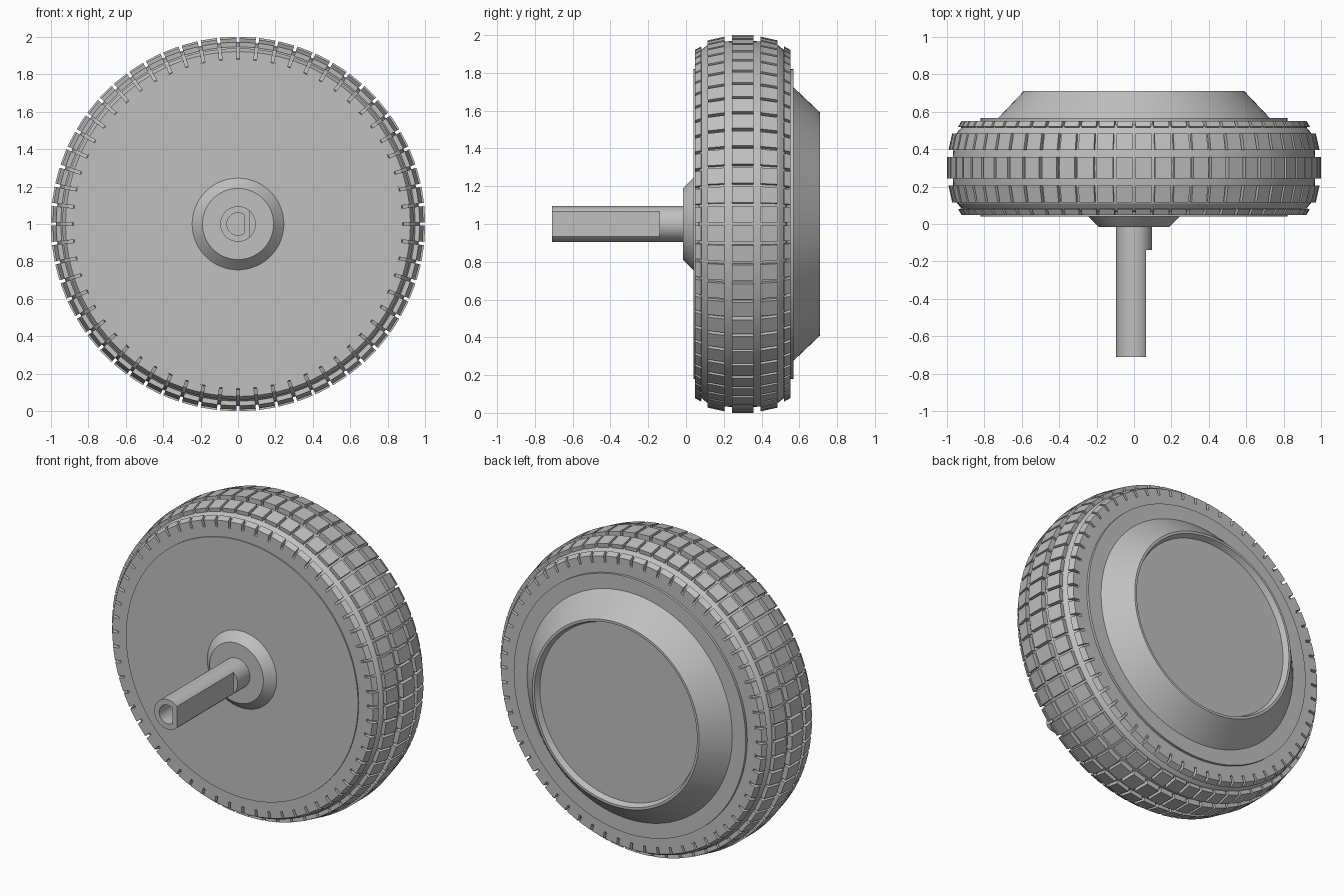
import bpy, bmesh
from math import sin, cos, pi, radians

if "Cube" in bpy.data.objects:
    bpy.data.objects.remove(bpy.data.objects["Cube"])

GREY = (0.53, 0.53, 0.53)
grey = bpy.data.materials.new("plain grey")
grey.use_nodes = True
grey.diffuse_color = (*GREY, 1)
grey.node_tree.nodes["Principled BSDF"].inputs["Base Color"].default_value = (*GREY, 1)

AXLE_Z = 1.0     # height of the wheel axis
MID_Y = 0.30     # middle plane of the tyre
BLOCKS = 60      # tread blocks in each row


def finish(name, bm, smooth=True):
    bmesh.ops.remove_doubles(bm, verts=bm.verts, dist=1e-5)
    bmesh.ops.recalc_face_normals(bm, faces=bm.faces)
    mesh = bpy.data.meshes.new(name)
    bm.to_mesh(mesh)
    bm.free()
    mesh.materials.append(grey)
    obj = bpy.data.objects.new(name, mesh)
    bpy.context.collection.objects.link(obj)
    if smooth:
        bpy.ops.object.select_all(action="DESELECT")
        obj.select_set(True)
        bpy.context.view_layer.objects.active = obj
        bpy.ops.object.shade_smooth_by_angle(angle=radians(25))
    return obj


def polar(r, y, a):
    return (r * cos(a), y, AXLE_Z + r * sin(a))


def lathe(name, profile, segments=96, closed=False):
    """Spin a (radius, y) profile round the wheel axis."""
    bm = bmesh.new()
    verts = [bm.verts.new(polar(r, y, 0)) for r, y in profile]
    edges = [bm.edges.new(pair) for pair in zip(verts, verts[1:])]
    if closed:
        edges.append(bm.edges.new((verts[-1], verts[0])))
    bmesh.ops.spin(bm, geom=verts + edges, cent=(0, 0, AXLE_Z), axis=(0, 1, 0),
                   angle=2 * pi, steps=segments, use_merge=True)
    return finish(name, bm)


def mirrored(section):
    return [(r, 2 * MID_Y - y) for r, y in section]


def tread_row(name, sections, gap=0.017):
    """Ring of separate blocks, each a (radius, y) section swept a short way."""
    bm = bmesh.new()
    step = 2 * pi / BLOCKS
    for section in sections:
        for i in range(BLOCKS):
            start, end = i * step + gap / 2, (i + 1) * step - gap / 2
            a = [bm.verts.new(polar(r, y, start)) for r, y in section]
            b = [bm.verts.new(polar(r, y, end)) for r, y in section]
            bm.faces.new(a)
            bm.faces.new(b[::-1])
            n = len(section)
            for k in range(n):
                j = (k + 1) % n
                bm.faces.new((a[k], b[k], b[j], a[j]))
    return finish(name, bm, smooth=False)


# Hub: front boss, wheel disc, rear cone with shallow recessed cover
lathe("hub", [(0, -0.015), (0.19, -0.015), (0.245, 0.04), (0.82, 0.04),
              (0.82, 0.568), (0.725, 0.568), (0.59, 0.71), (0.575, 0.71),
              (0.56, 0.675), (0, 0.675)])

# Tyre body
half = [(0.80, 0.048), (0.88, 0.048), (0.885, 0.065), (0.915, 0.075),
        (0.945, 0.11), (0.966, 0.2)]
lathe("tyre", half + [(0.972, MID_Y)] + mirrored(half[::-1]), closed=True)

# Tread rows
centre = [(0.95, 0.243), (1.001, 0.243), (1.001, 0.357), (0.95, 0.357)]
inner = [(0.93, 0.12), (0.972, 0.115), (0.992, 0.205), (0.93, 0.205)]
edge = [(0.88, 0.048), (0.922, 0.048), (0.94, 0.08), (0.88, 0.09)]
tread_row("centre_tread", [centre])
tread_row("inner_tread", [inner, mirrored(inner)])
tread_row("edge_tread", [edge, mirrored(edge)])

# Axle: hollow shaft with a flat on its left side
SIDES = 48
bm = bmesh.new()
rings = []
for radius, flat, y in [(0.06, 0.035, -0.3), (0.06, 0.035, -0.71),
                        (0.095, 0.065, -0.71), (0.095, 0.065, -0.14),
                        (0.095, 0.095, -0.14), (0.095, 0.095, 0.0)]:
    ring = []
    for i in range(SIDES):
        x, _, z = polar(radius, 0, 2 * pi * i / SIDES)
        ring.append(bm.verts.new((min(x, flat), y, z)))
    rings.append(ring)
for low, high in zip(rings, rings[1:]):
    for i in range(SIDES):
        j = (i + 1) % SIDES
        bm.faces.new((low[i], low[j], high[j], high[i]))
bm.faces.new(rings[0])
bm.faces.new(rings[-1])
bmesh.ops.dissolve_degenerate(bm, dist=1e-5, edges=bm.edges)
finish("axle", bm)
